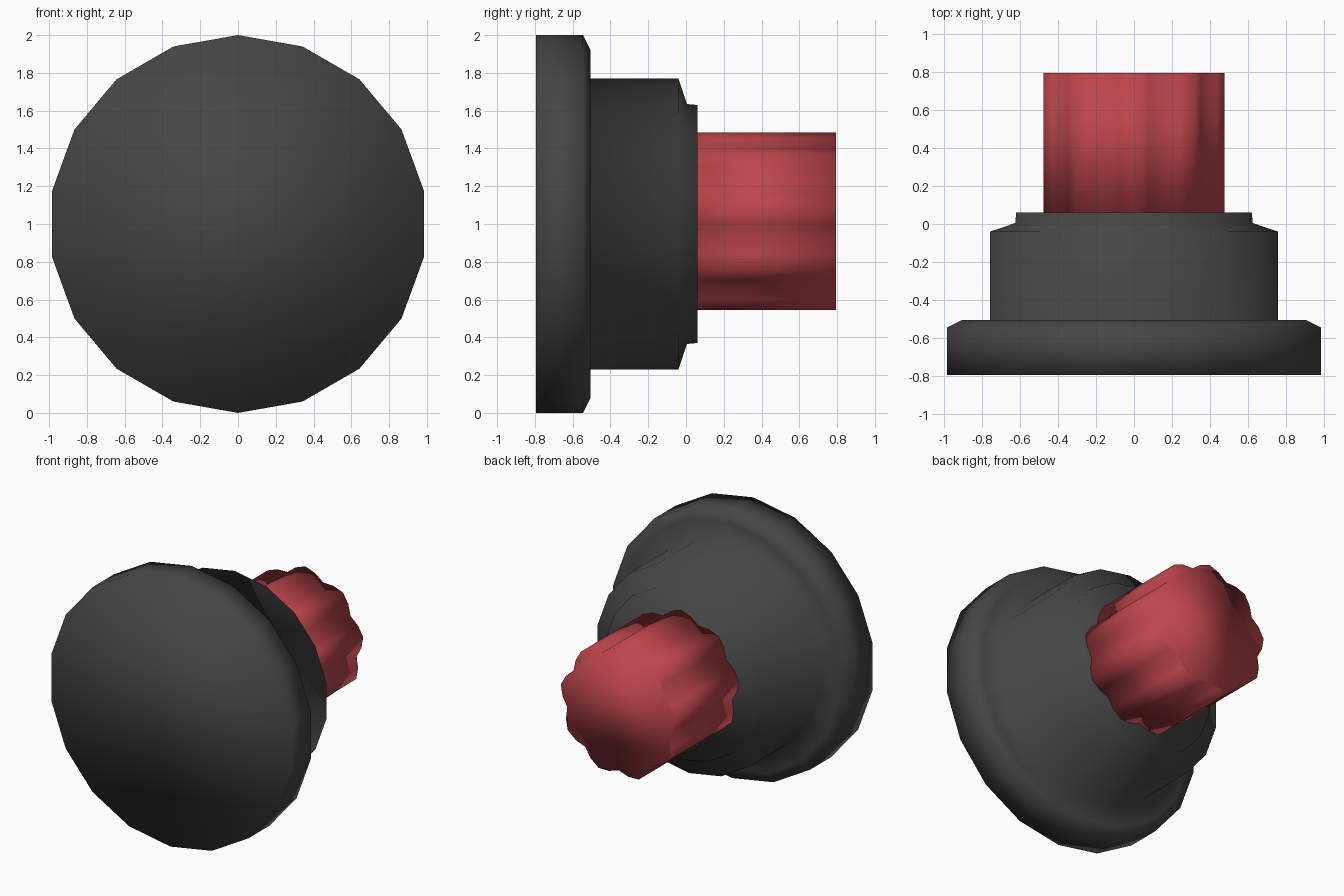
import bpy, bmesh
from math import sin, cos, radians

if "Cube" in bpy.data.objects:
    bpy.data.objects.remove(bpy.data.objects["Cube"])


def material(name, color):
    mat = bpy.data.materials.new(name)
    mat.diffuse_color = color
    mat.use_nodes = True
    mat.node_tree.nodes["Principled BSDF"].inputs["Base Color"].default_value = mat.diffuse_color
    return mat


def skin(name, rings, mat):
    """Bridge equal-length rings of points along y, cap both ends, shade smooth."""
    bm = bmesh.new()
    loops = [[bm.verts.new(p) for p in ring] for ring in rings]
    n = len(loops[0])
    for a, b in zip(loops, loops[1:]):
        for i in range(n):
            j = (i + 1) % n
            bm.faces.new((a[i], a[j], b[j], b[i]))
    bm.faces.new(loops[0])
    bm.faces.new(loops[-1])
    bmesh.ops.recalc_face_normals(bm, faces=bm.faces)
    for f in bm.faces:
        f.smooth = True
    mesh = bpy.data.meshes.new(name)
    bm.to_mesh(mesh)
    bm.free()
    mesh.materials.append(mat)
    obj = bpy.data.objects.new(name, mesh)
    bpy.context.collection.objects.link(obj)
    return obj


def ring(y, radii):
    """Ring around the y axis at z = 1, first point straight up."""
    step = 360 / len(radii)
    return [(r * sin(radians(i * step)), y, 1 + r * cos(radians(i * step)))
            for i, r in enumerate(radii)]


dark = material("dark_grey", (0.06, 0.06, 0.06, 1))
red = material("red", (0.5, 0.06, 0.07, 1))

# Stepped 18-sided body: wide flange, chamfered barrel, thin collar
profile = [(-0.795, 1.0), (-0.545, 1.0), (-0.505, 0.92), (-0.505, 0.77),
           (-0.04, 0.77), (0.005, 0.635), (0.06, 0.63)]
skin("knob_body", [ring(y, [r] * 18) for y, r in profile], dark)

# Fluted shaft with nine lobes
lobes = [0.485, 0.463, 0.43, 0.463] * 9
skin("fluted_shaft", [ring(0.05, lobes), ring(0.795, lobes)], red)
